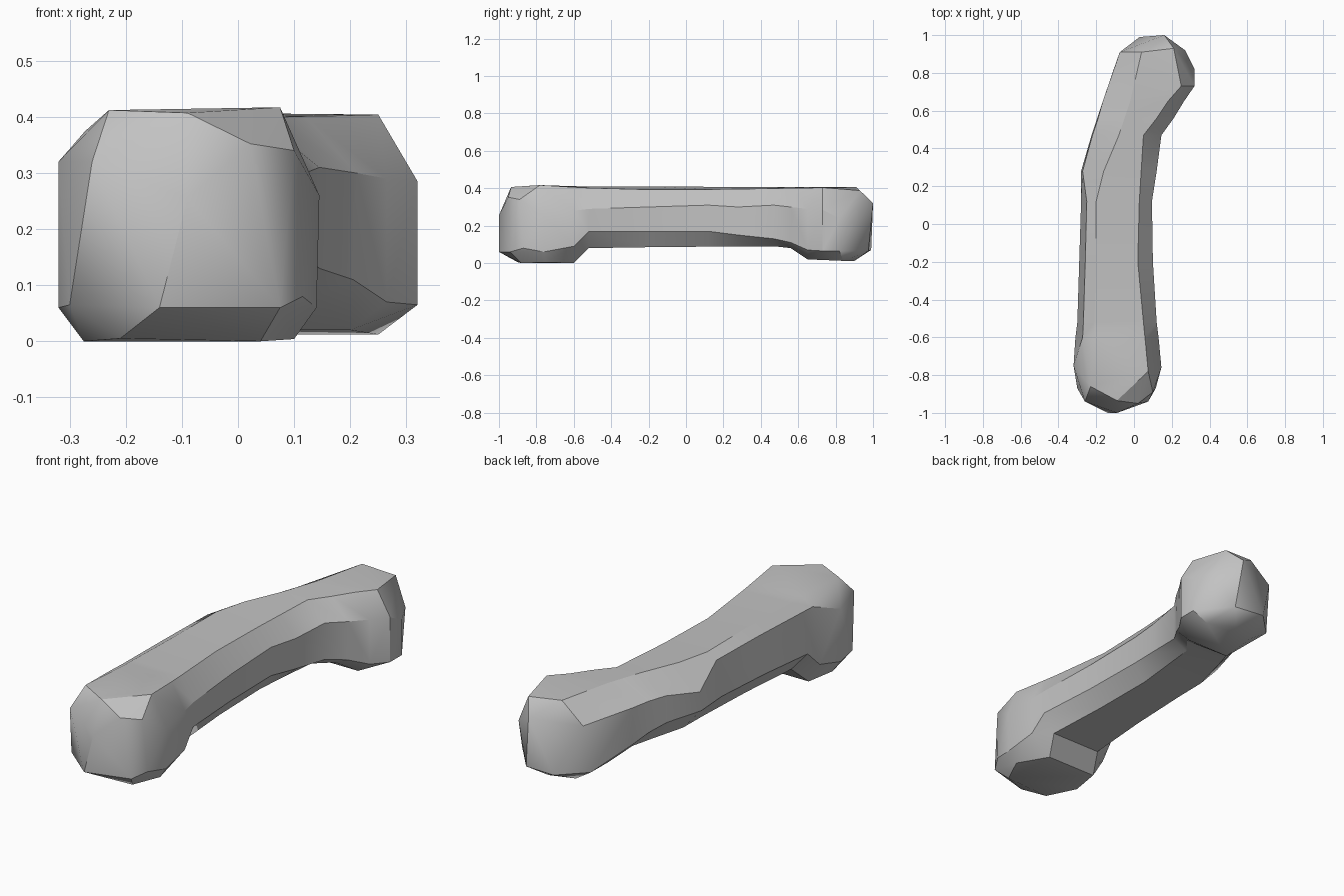
import bpy
import bmesh
import math

# Remove the default cube
default_cube = bpy.data.objects.get("Cube")
if default_cube:
    bpy.data.objects.remove(default_cube, do_unlink=True)


def make_material(name, colour):
    material = bpy.data.materials.new(name)
    material.use_nodes = True
    material.diffuse_color = colour
    shader = next(n for n in material.node_tree.nodes if n.type == "BSDF_PRINCIPLED")
    shader.inputs["Base Color"].default_value = colour
    shader.inputs["Roughness"].default_value = 0.8
    return material


def add_shaft(bm, sections):
    """Skin neighbouring cross-sections and return the two open end rings."""
    rings = []
    for y, *outline in sections:
        rings.append([bm.verts.new((x, y, z)) for x, z in outline])
    for near, far in zip(rings, rings[1:]):
        for i in range(len(near)):
            j = (i + 1) % len(near)
            bm.faces.new((near[i], near[j], far[j], far[i]))
    return rings[0], rings[-1]


def add_knob(bm, ring, corners):
    """Wrap a faceted knob around its corners and join it to an end ring."""
    verts = ring + [bm.verts.new(corner) for corner in corners]
    bmesh.ops.convex_hull(bm, input=verts)
    joint = [f for f in bm.faces if all(v in ring for v in f.verts)]
    bmesh.ops.delete(bm, geom=joint, context="FACES")
    loose = [v for v in bm.verts if not v.link_faces]
    bmesh.ops.delete(bm, geom=loose, context="VERTS")


# Cross-sections: y, then (x, z) for top left, top right, right shoulder,
# right hip, bottom right, bottom left, left hip, left ridge
shaft = [
    (-.6, (-.21, .411), (.058, .406), (.13, .28), (.13, .09),
     (.02, 0), (-.25, 0), (-.31, .1), (-.272, .375)),
    (-.52, (-.21, .41), (.05, .402), (.12, .29), (.12, .17),
     (.06, .08), (-.21, .08), (-.3, .18), (-.268, .375)),
    (-.2, (-.2, .41), (.02, .393), (.1, .3), (.1, .17),
     (.04, .085), (-.19, .085), (-.29, .2), (-.258, .38)),
    (.12, (-.2, .408), (.028, .394), (.095, .31), (.095, .17),
     (.035, .088), (-.18, .088), (-.28, .21), (-.25, .38)),
    (.28, (-.16, .407), (.038, .396), (.12, .3), (.12, .15),
     (.05, .09), (-.18, .09), (-.28, .2), (-.272, .29)),
    (.47, (-.08, .406), (.05, .399), (.145, .31), (.145, .13),
     (.07, .09), (-.13, .09), (-.225, .2), (-.22, .33)),
    (.56, (-.05, .406), (.12, .401), (.21, .3), (.205, .11),
     (.14, .08), (-.1, .085), (-.195, .18), (-.19, .33)),
    (.65, (-.02, .406), (.18, .402), (.265, .29), (.265, .07),
     (.2, .02), (-.03, .02), (-.16, .14), (-.165, .325)),
]

# Corners of the front knob: top, sides, nose, underside
front_knob = [
    (-.23, -.86, .412), (-.09, -.935, .407), (.075, -.78, .417),
    (.022, -.95, .352), (.1, -.89, .34), (.145, -.76, .26), (.14, -.76, .06),
    (-.32, -.75, .32), (-.32, -.75, .06), (-.26, -.94, .32), (-.3, -.87, .065),
    (-.09, -1, .255), (-.14, -1, .06), (.075, -.94, .06), (.115, -.87, .08),
    (-.21, -.9, .005), (-.275, -.75, 0), (.04, -.88, 0), (.1, -.75, .004),
]

# Corners of the back knob, in the same order
back_knob = [
    (.25, .73, .404), (.21, .93, .388), (.04, .91, .406),
    (.32, .73, .285), (.32, .73, .065), (.32, .82, .24), (.32, .82, .065),
    (-.075, .91, .31), (-.09, .87, .07), (.27, .92, .25),
    (.16, 1, .32), (.03, .99, .07), (.19, .975, .065),
    (.25, .84, .012), (.12, .9, .012), (0, .86, .012),
]

# Single bent bar with a swollen foot at each end
bm = bmesh.new()
front_ring, back_ring = add_shaft(bm, shaft)
add_knob(bm, front_ring, front_knob)
add_knob(bm, back_ring, back_knob)
bmesh.ops.recalc_face_normals(bm, faces=bm.faces)
mesh = bpy.data.meshes.new("bent_handle")
bm.to_mesh(mesh)
bm.free()
mesh.materials.append(make_material("mid grey", (.54, .54, .54, 1)))
handle = bpy.data.objects.new("bent_handle", mesh)
bpy.context.collection.objects.link(handle)

# Soft shading with crisp chamfers
bpy.ops.object.select_all(action="DESELECT")
handle.select_set(True)
bpy.context.view_layer.objects.active = handle
bpy.ops.object.shade_smooth_by_angle(angle=math.radians(30))
